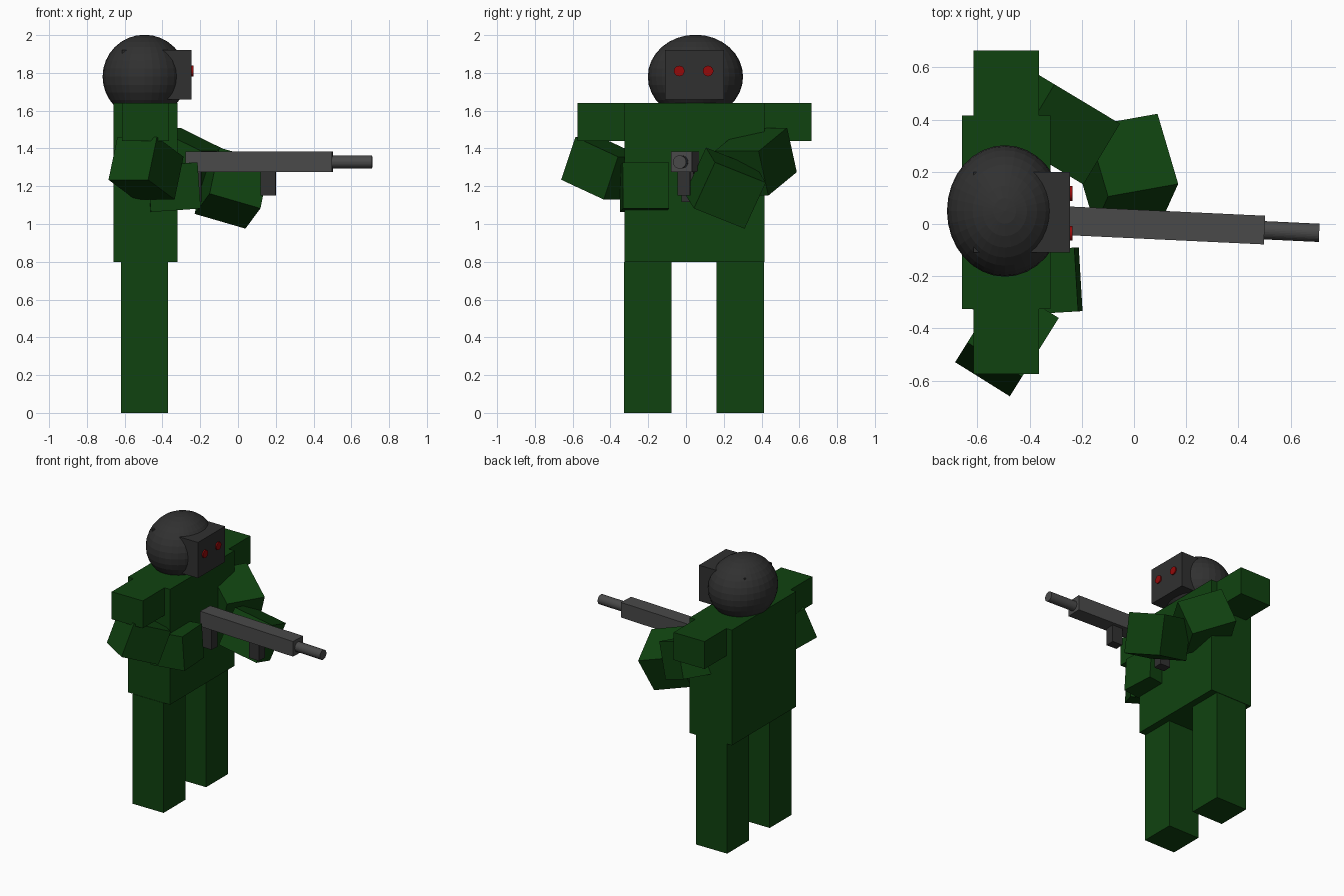
import bpy
from math import radians
from mathutils import Matrix, Vector

cube = bpy.data.objects.get("Cube")
if cube:
    bpy.data.objects.remove(cube, do_unlink=True)


def material(name, r, g, b):
    m = bpy.data.materials.new(name)
    m.use_nodes = True
    m.diffuse_color = (r, g, b, 1)
    m.node_tree.nodes["Principled BSDF"].inputs["Base Color"].default_value = (r, g, b, 1)
    return m


GREEN = material("dark green", 0.005, 0.055, 0.005)
BLACK = material("charcoal", 0.03, 0.03, 0.03)
GREY = material("gunmetal grey", 0.067, 0.067, 0.067)
RED = material("eye red", 0.3, 0.003, 0.003)


def finish(name, mat, matrix):
    ob = bpy.context.object
    ob.name = name
    ob.data.name = name
    ob.data.materials.append(mat)
    ob.matrix_world = matrix
    return ob


def block(name, mat, center, size, rot=None):
    """Box of the given size, turned by a rotation matrix."""
    bpy.ops.mesh.primitive_cube_add(size=1)
    rot = rot or Matrix.Identity(4)
    return finish(name, mat, Matrix.Translation(center) @ rot @ Matrix.Diagonal((*size, 1)))


def rod(name, mat, center, radius, length, yaw=0, sides=32):
    """Cylinder lying along x, turned about z."""
    bpy.ops.mesh.primitive_cylinder_add(radius=radius, depth=length, vertices=sides)
    return finish(name, mat, Matrix.Translation(center) @ turn(yaw, "Z") @ turn(90, "Y"))


def turn(angle, axis):
    return Matrix.Rotation(radians(angle), 4, axis)


# Torso, legs and shoulders
block("torso", GREEN, (-0.49, 0.045, 1.22), (0.34, 0.74, 0.84))
for side, s in (("right", -1), ("left", 1)):
    block(side + "_leg", GREEN, (-0.495, 0.042 + s * 0.245, 0.4), (0.25, 0.25, 0.8))
    block(side + "_shoulder", GREEN, (-0.49, 0.045 + s * 0.495, 1.54), (0.25, 0.25, 0.2))

# Head with a face block and two eyes
bpy.ops.mesh.primitive_uv_sphere_add(radius=1, segments=32, ring_count=16)
finish("head", BLACK, Matrix.Translation((-0.495, 0.05, 1.78)) @ Matrix.Diagonal((0.222, 0.252, 0.222, 1)))
block("face_block", BLACK, (-0.43, 0.045, 1.79), (0.37, 0.31, 0.26))
for side, y in (("right", -0.036), ("left", 0.117)):
    rod(side + "_eye", RED, (-0.245, y, 1.81), 0.028, 0.018)

# Right arm, bent in toward the grip
block("right_upper_arm", GREEN, (-0.487, -0.445, 1.295), (0.247, 0.285, 0.243),
      turn(-32, "Z") @ turn(-21.5, "X"))
block("right_forearm", GREEN, (-0.345, -0.22, 1.195), (0.265, 0.245, 0.245),
      turn(3.4, "Z") @ turn(-4, "Y"))

# Left arm, reaching out under the barrel
block("left_upper_arm", GREEN, (-0.292, 0.369, 1.33), (0.318, 0.272, 0.255),
      turn(-31, "Z") @ turn(23, "Y"))
across = Vector((-0.08, 0.271, -0.108)).normalized()
up = Vector((0.05, 0.115, 0.243))
up = (up - across * up.dot(across)).normalized()
axes = Matrix((across.cross(up), across, up)).transposed().to_4x4()
block("left_forearm", GREEN, (-0.03, 0.208, 1.19), (0.284, 0.3, 0.273), axes)

# Rifle
AIM = -2.7
aim = turn(AIM, "Z")
block("rifle_body", GREY, (0.113, -0.005, 1.33), (0.775, 0.11, 0.11), aim)
rod("rifle_barrel", GREY, (0.585, -0.028, 1.328), 0.035, 0.25, AIM)
block("rifle_grip", BLACK, (-0.235, 0.01, 1.2), (0.08, 0.065, 0.165), aim)
block("rifle_foregrip", BLACK, (0.16, -0.01, 1.215), (0.08, 0.065, 0.13), aim)
